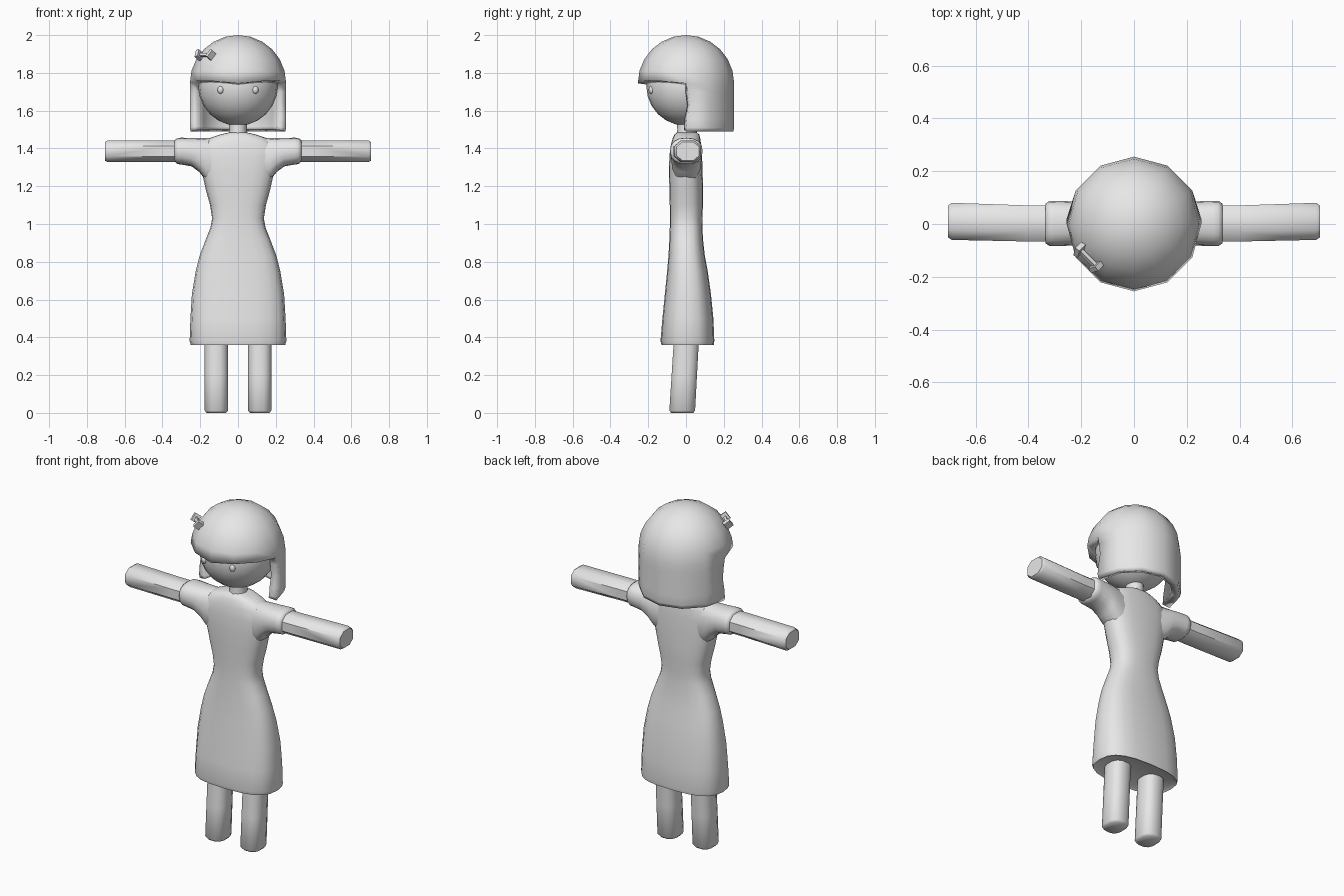
import bpy, bmesh
from math import sin, cos, pi, radians, copysign
from mathutils import Vector, Matrix

cube = bpy.data.objects.get("Cube")
if cube:
    bpy.data.objects.remove(cube, do_unlink=True)

GREY = bpy.data.materials.new("plain grey")
GREY.diffuse_color = (0.8, 0.8, 0.8, 1)
GREY.use_nodes = True
GREY.node_tree.nodes["Principled BSDF"].inputs["Base Color"].default_value = (0.8, 0.8, 0.8, 1)


def finish(name, bm, angle=40, recalc=True):
    if recalc:
        bmesh.ops.recalc_face_normals(bm, faces=bm.faces)
    mesh = bpy.data.meshes.new(name)
    bm.to_mesh(mesh)
    bm.free()
    mesh.materials.append(GREY)
    ob = bpy.data.objects.new(name, mesh)
    bpy.context.collection.objects.link(ob)
    bpy.ops.object.select_all(action='DESELECT')
    ob.select_set(True)
    bpy.context.view_layer.objects.active = ob
    bpy.ops.object.shade_smooth_by_angle(angle=radians(angle))
    return ob


def ring(centre, u, v, sides, power=2.0, phase=0.0):
    """Rounded cross-section spanned by the half-axes u and v."""
    pts = []
    for i in range(sides):
        t = 2 * pi * i / sides + phase
        c, s = cos(t), sin(t)
        pts.append(Vector(centre) + Vector(u) * copysign(abs(c) ** (2 / power), c)
                   + Vector(v) * copysign(abs(s) ** (2 / power), s))
    return pts


def loft(name, rings, angle=40):
    bm = bmesh.new()
    rows = [[bm.verts.new(p) for p in r] for r in rings]
    n = len(rows[0])
    for a, b in zip(rows, rows[1:]):
        for j in range(n):
            bm.faces.new((a[j], a[(j + 1) % n], b[(j + 1) % n], b[j]))
    bm.faces.new(rows[0])
    bm.faces.new(rows[-1])
    return finish(name, bm, angle)


def upright(z, w, front, back, sides=20, power=2.7, x=0, phase=0):
    return ring((x, (front + back) / 2, z), (w, 0, 0), (0, (back - front) / 2, 0),
                sides, power, phase)


def sphere(name, centre, radius, scale=(1, 1, 1), segs=24):
    bm = bmesh.new()
    bmesh.ops.create_uvsphere(bm, u_segments=segs, v_segments=segs // 2, radius=radius)
    bmesh.ops.scale(bm, vec=scale, verts=bm.verts)
    bmesh.ops.translate(bm, vec=centre, verts=bm.verts)
    return finish(name, bm, 60)


# Dress: hem, skirt, waist, bodice, shoulders
dress = [(0.37, 0.235, -0.115, 0.13), (0.36, 0.25, -0.13, 0.147), (0.38, 0.256, -0.135, 0.15),
         (0.5, 0.252, -0.125, 0.145), (0.63, 0.244, -0.112, 0.132), (0.75, 0.224, -0.1, 0.115),
         (0.83, 0.204, -0.093, 0.1), (0.92, 0.17, -0.088, 0.09), (0.98, 0.146, -0.086, 0.087),
         (1.03, 0.137, -0.085, 0.086), (1.1, 0.148, -0.086, 0.09), (1.18, 0.17, -0.088, 0.09),
         (1.28, 0.192, -0.09, 0.088), (1.36, 0.205, -0.088, 0.085), (1.42, 0.2, -0.08, 0.08),
         (1.455, 0.15, -0.07, 0.075), (1.475, 0.09, -0.06, 0.07), (1.485, 0.045, -0.045, 0.055)]
loft("dress", [upright(*d) for d in dress], 60)

# Neck and head
loft("neck", [upright(z, w, -w, w + 0.01, 12, 2) for z, w in ((1.45, 0.055), (1.5, 0.046), (1.58, 0.05))])
sphere("head", (0, 0, 1.73), 0.21)

for side, s in (("left", 1), ("right", -1)):
    # Sleeve flows out of the shoulder: x, bottom, top, half depth
    sleeve = [(0.1, 1.2, 1.455, 0.07), (0.17, 1.23, 1.456, 0.08), (0.205, 1.275, 1.455, 0.083),
              (0.245, 1.305, 1.455, 0.084), (0.3, 1.315, 1.457, 0.086),
              (0.32, 1.317, 1.455, 0.086), (0.335, 1.33, 1.445, 0.075)]
    loft(side + "_sleeve", [ring((s * x, 0.002, (lo + hi) / 2), (0, d, 0), (0, 0, (hi - lo) / 2), 16, 2.4)
                            for x, lo, hi, d in sleeve], 60)
    # Arm with a softened end
    arm = [(0.25, 0.002, 0.073), (0.4, 0.002, 0.073), (0.69, 0.01, 0.075), (0.705, 0.01, 0.064)]
    loft(side + "_arm", [ring((s * x, y, 1.385), (0, r, 0), (0, 0, r * 0.82), 8, 2.4, pi / 8)
                         for x, y, r in arm], 50)
    # Leg, leaning slightly back toward the hip
    leg = [(0, 0.052, -0.08, 0.04), (0.012, 0.063, -0.09, 0.05),
           (0.2, 0.063, -0.078, 0.06), (0.42, 0.063, -0.064, 0.072)]
    loft(side + "_leg", [upright(z, w, f, b, 12, 2.6, s * 0.115, pi / 12) for z, w, f, b in leg], 50)
    # Eye
    sphere(side + "_eye", (s * 0.092, -0.183, 1.71), 0.021, (0.8, 0.7, 1), 12)

# Hair: dome all round, curtain over the back half, hollow inside
SEG, RAD, EQ = 12, 0.255, 1.745
bm = bmesh.new()
pole = bm.verts.new((0, 0, 2.0))
rows = []
for lat in (75, 60, 45, 30, 15, 0):
    row = []
    for j in range(SEG):
        t = 2 * pi * j / SEG
        r = RAD * cos(radians(lat))
        z = EQ + RAD * sin(radians(lat))
        if lat == 0 and j > 6:
            z += 0.0 if j == 9 else 0.012
        row.append(bm.verts.new((r * cos(t), r * sin(t), z)))
    rows.append(row)
for j in range(SEG):
    bm.faces.new((pole, rows[0][j], rows[0][(j + 1) % SEG]))
for z, notch in ((1.7, 0.01), (1.63, 0.02), (1.56, 0.005), (1.51, 0), (1.49, 0)):
    shrink = 0.98 if z == 1.49 else 1
    rows.append([bm.verts.new((RAD * shrink * cos(pi * j / 6),
                               RAD * shrink * sin(pi * j / 6) + (notch if j in (0, 6) else 0), z))
                 for j in range(7)])
for a, b in zip(rows, rows[1:]):
    for j in range(SEG if len(b) == SEG else 6):
        k = (j + 1) % SEG
        bm.faces.new((a[j], b[j], b[k], a[k]))
hair = finish("hair", bm, 50, recalc=False)
shell = hair.modifiers.new("thickness", 'SOLIDIFY')
shell.thickness = 0.045
shell.offset = -1

# Hair clip: a thin bar with a flared block at each end
bm = bmesh.new()
for x, size in ((0, (0.09, 0.014, 0.018)), (-0.045, (0.02, 0.04, 0.045)), (0.045, (0.02, 0.04, 0.045))):
    part = bmesh.ops.create_cube(bm, size=1)["verts"]
    bmesh.ops.scale(bm, vec=size, verts=part)
    bmesh.ops.rotate(bm, matrix=Matrix.Rotation(x * 7, 3, 'Y'), verts=part)
    bmesh.ops.translate(bm, vec=(x, 0, 0), verts=part)
clip = finish("hair_clip", bm, 30)
clip.location = (-0.175, -0.13, 1.895)
clip.rotation_euler = (radians(-35), 0, radians(-45))
